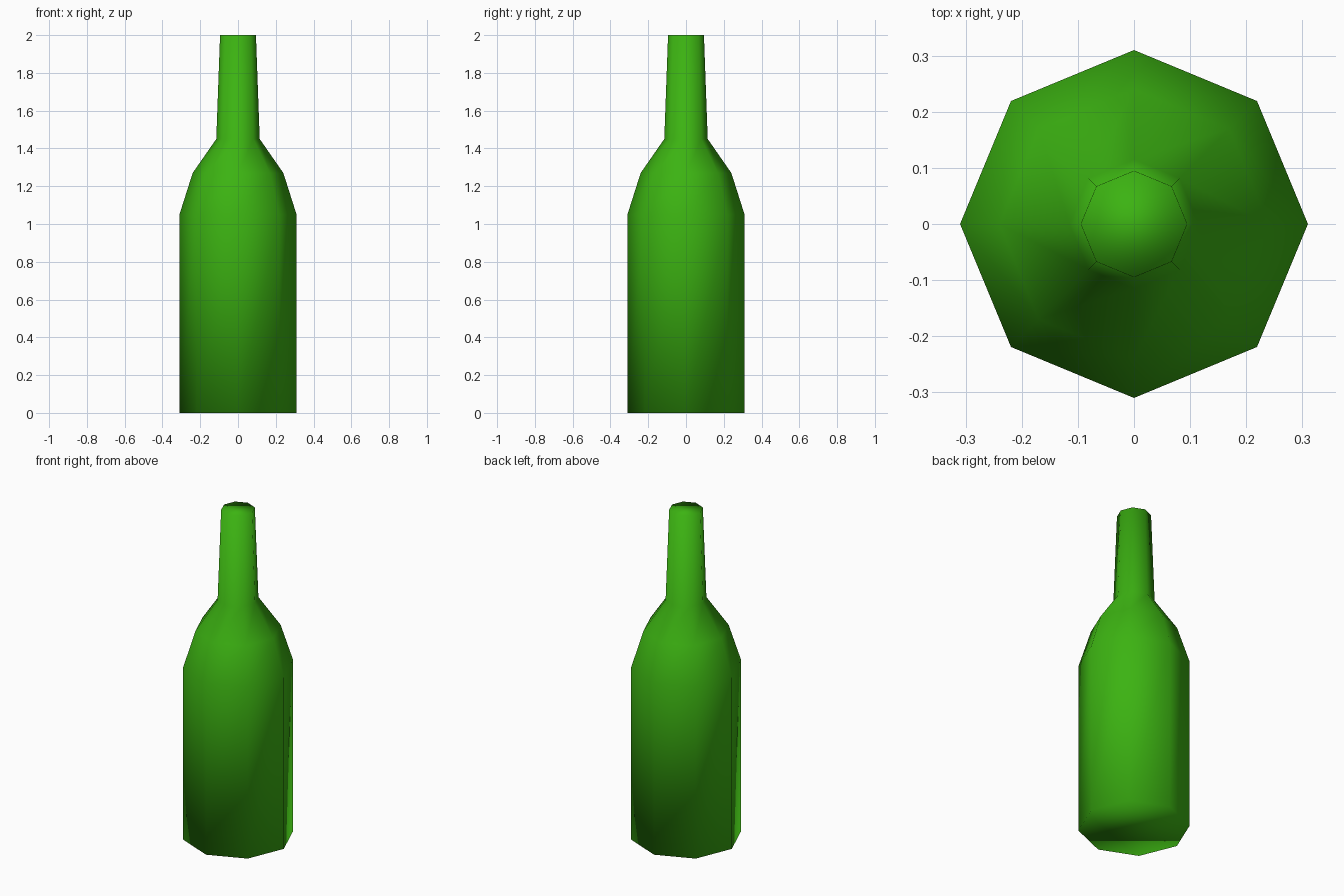
import bpy, bmesh, math

if "Cube" in bpy.data.objects:
    bpy.data.objects.remove(bpy.data.objects["Cube"])

SIDES = 8
# Bottle profile: (radius, height)
PROFILE = [(0.31, 0.0), (0.31, 1.05), (0.24, 1.27), (0.115, 1.45), (0.095, 2.0)]

green = bpy.data.materials.new("bottle green")
green.diffuse_color = (0.045, 0.45, 0.006, 1.0)
green.use_nodes = True
green.node_tree.nodes["Principled BSDF"].inputs["Base Color"].default_value = green.diffuse_color

# Rings of the bottle, with corners on the x and y axes
bm = bmesh.new()
rings = []
for r, z in PROFILE:
    rings.append([bm.verts.new((r * math.cos(2 * math.pi * i / SIDES),
                                r * math.sin(2 * math.pi * i / SIDES), z))
                  for i in range(SIDES)])

# Side walls
for low, high in zip(rings, rings[1:]):
    for i in range(SIDES):
        j = (i + 1) % SIDES
        bm.faces.new((low[i], low[j], high[j], high[i]))

# Base and top caps
bm.faces.new(rings[0][::-1])
bm.faces.new(rings[-1])

# The whole bottle is smooth shaded, caps included
for f in bm.faces:
    f.smooth = True

mesh = bpy.data.meshes.new("bottle")
bm.to_mesh(mesh)
bm.free()
mesh.materials.append(green)
bottle = bpy.data.objects.new("bottle", mesh)
bpy.context.collection.objects.link(bottle)
